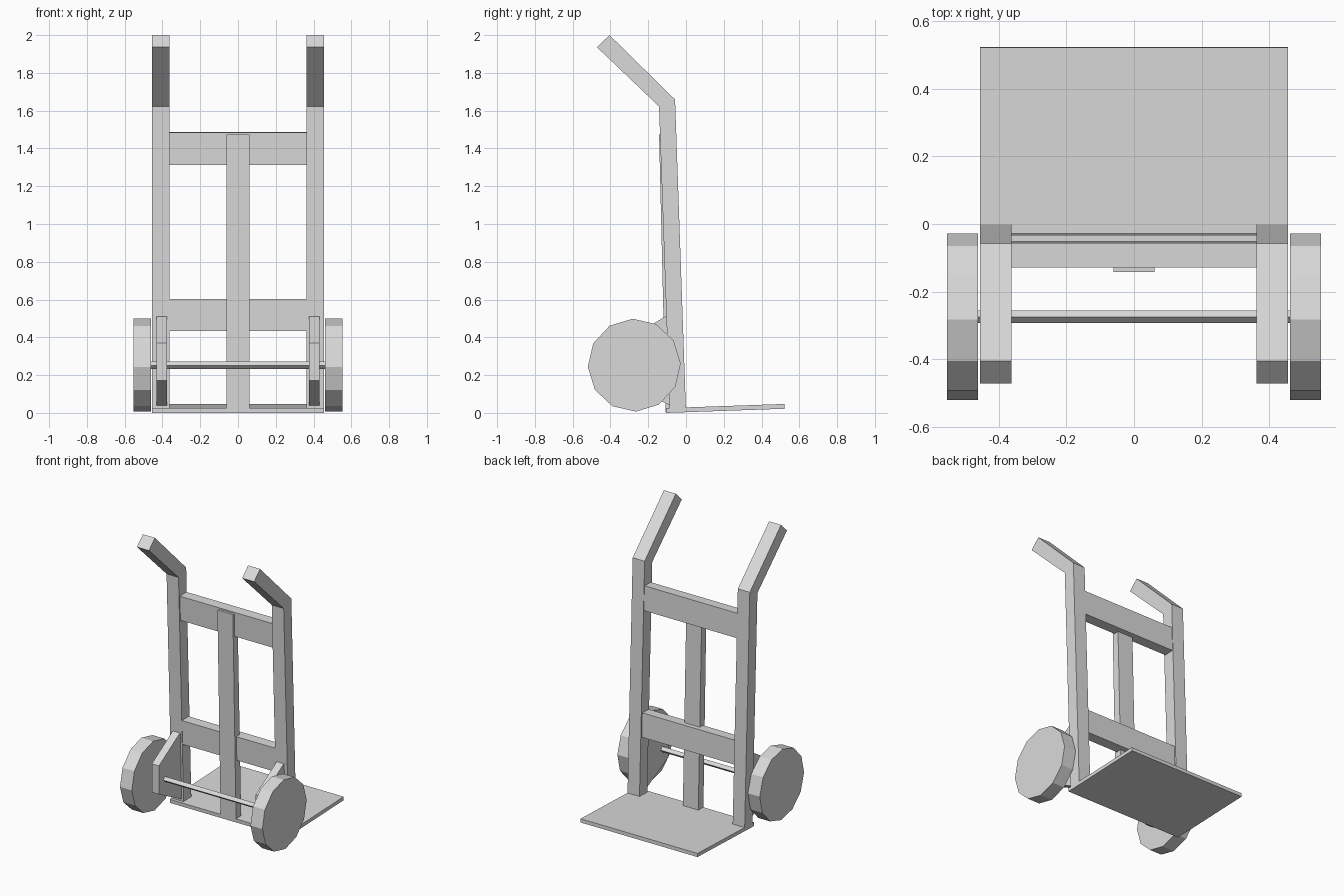
import bpy, bmesh, math
from mathutils import Matrix

if "Cube" in bpy.data.objects:
    bpy.data.objects.remove(bpy.data.objects["Cube"], do_unlink=True)

grey = bpy.data.materials.new("light_grey")
grey.use_nodes = True
colour = (0.7, 0.7, 0.7, 1)
grey.diffuse_color = colour
grey.node_tree.nodes["Principled BSDF"].inputs["Base Color"].default_value = colour

# The whole truck leans back slightly
LEAN = Matrix.Rotation(math.radians(2), 4, 'X')


def prism(name, profile, x0, x1):
    """Extrude a (y, z) profile from x0 to x1."""
    bm = bmesh.new()
    face = bm.faces.new([bm.verts.new((x0, y, z)) for y, z in profile])
    side = bmesh.ops.extrude_face_region(bm, geom=[face])["geom"]
    moved = [v for v in side if isinstance(v, bmesh.types.BMVert)]
    bmesh.ops.translate(bm, verts=moved, vec=(x1 - x0, 0, 0))
    bmesh.ops.recalc_face_normals(bm, faces=bm.faces)
    bm.transform(LEAN)
    mesh = bpy.data.meshes.new(name)
    bm.to_mesh(mesh)
    bm.free()
    mesh.materials.append(grey)
    obj = bpy.data.objects.new(name, mesh)
    bpy.context.collection.objects.link(obj)
    return obj


def pair(name, profile, x0, x1):
    prism("left_" + name, profile, x0, x1)
    prism("right_" + name, profile, -x1, -x0)


def rect(y0, y1, z0, z1):
    return [(y0, z0), (y1, z0), (y1, z1), (y0, z1)]


def ring(sides, radius, y, z):
    steps = [2 * math.pi * i / sides for i in range(sides)]
    return [(y + radius * math.cos(a), z + radius * math.sin(a)) for a in steps]


# Toe plate
prism("toe_plate", rect(-0.106, 0.523, 0.0037, 0.029), -0.455, 0.455)

# Side rails with bent handles
rail = [(-0.086, 0.02), (0, 0.02), (0, 1.66), (-0.335, 2.013),
        (-0.403, 1.951), (-0.086, 1.626)]
pair("rail", rail, 0.362, 0.455)

# Cross bars and central upright
prism("upper_cross_bar", rect(-0.076, -0.004, 1.316, 1.488), -0.37, 0.37)
prism("lower_cross_bar", rect(-0.083, -0.011, 0.436, 0.605), -0.37, 0.37)
upright = [(-0.107, 0.005), (-0.05, 0.005), (-0.04, 1.478), (-0.091, 1.478)]
prism("centre_upright", upright, -0.06, 0.06)

# Axle brackets, axle and wheels
bracket = [(-0.08, 0.04), (-0.08, 0.515), (-0.096, 0.512),
           (-0.327, 0.382), (-0.334, 0.182)]
pair("axle_bracket", bracket, 0.376, 0.431)
AXLE = (-0.265, 0.262)
prism("axle", ring(4, 0.019, *AXLE), -0.465, 0.465)
pair("wheel", ring(12, 0.246, *AXLE), 0.461, 0.553)
